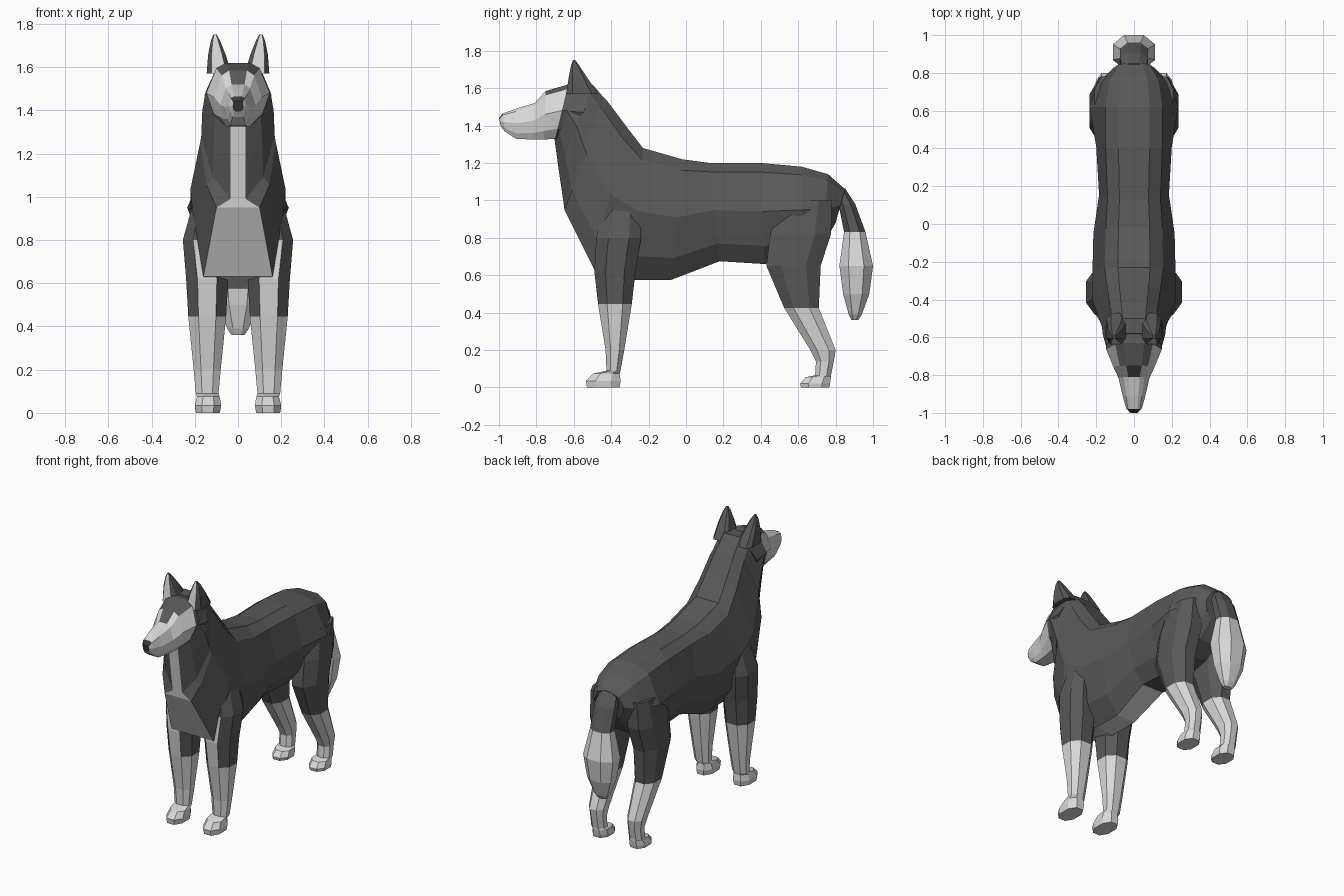
import bpy, bmesh

if "Cube" in bpy.data.objects:
    bpy.data.objects.remove(bpy.data.objects["Cube"])


def material(name, v):
    m = bpy.data.materials.new(name)
    m.diffuse_color = (v, v, v, 1)
    m.use_nodes = True
    m.node_tree.nodes["Principled BSDF"].inputs["Base Color"].default_value = m.diffuse_color
    return m


DARK, LIGHT, NOSE = 0, 1, 2
MATS = [material("dark fur", 0.10), material("light fur", 0.70), material("dark nose", 0.04)]


def loft(name, sections, colour, mirror=False):
    """Skin closed sections; colour(segment, strip, centre, normal) picks the material."""
    bm = bmesh.new()
    loops = [[bm.verts.new(p) for p in s] for s in sections]
    n = len(loops[0])
    tags = {}
    for s, (a, b) in enumerate(zip(loops, loops[1:])):
        for i in range(n):
            j = (i + 1) % n
            tags[bm.faces.new((a[i], a[j], b[j], b[i]))] = (s, i)
    tags[bm.faces.new(loops[0])] = (0, -1)
    tags[bm.faces.new(loops[-1])] = (len(loops) - 2, -1)
    bmesh.ops.recalc_face_normals(bm, faces=bm.faces)
    bm.normal_update()
    for f, (s, i) in tags.items():
        f.material_index = colour(s, i, f.calc_center_median(), f.normal)
    me = bpy.data.meshes.new(name)
    bm.to_mesh(me)
    bm.free()
    for m in MATS:
        me.materials.append(m)
    ob = bpy.data.objects.new(name, me)
    bpy.context.collection.objects.link(ob)
    if mirror:
        ob.modifiers.new("mirror", 'MIRROR').use_axis[0] = True
    return ob


def ribbed(yt, zt, yb, zb, w, tw, bw):
    """Ten-sided section from a top point to a bottom point: widths at side, top and bottom."""
    half = [(tw * .55, 0), (tw, .09), (w, .48), (w * .6 + bw * .4, .82), (bw, 1)]
    pts = half + [(-x, t) for x, t in reversed(half)]
    return [(x, yt + (yb - yt) * t, zt + (zb - zt) * t) for x, t in pts]


def slab(z, y0, y1, x0, x1, c=.27):
    """Horizontal eight-sided section with cut corners."""
    dx, dy = (x1 - x0) * c, (y1 - y0) * c
    return [(x0 + dx, y0, z), (x1 - dx, y0, z), (x1, y0 + dy, z), (x1, y1 - dy, z),
            (x1 - dx, y1, z), (x0 + dx, y1, z), (x0, y1 - dy, z), (x0, y0 + dy, z)]


# torso and neck, rump to throat; light belly, chest and throat stripe
body = [(.85, 1.06, .80, .88, .11, .08, .05),
        (.76, 1.14, .73, .76, .19, .13, .08),
        (.62, 1.18, .62, .70, .235, .15, .08),
        (.40, 1.20, .42, .66, .20, .15, .08),
        (.13, 1.20, .18, .675, .185, .14, .08),
        (-.02, 1.22, -.08, .575, .215, .15, .07),
        (-.23, 1.28, -.28, .575, .22, .155, .07),
        (-.33, 1.41, -.49, .63, .22, .14, .16),
        (-.42, 1.53, -.65, .95, .175, .125, .10),
        (-.44, 1.55, -.655, .99, .17, .12, .035),
        (-.50, 1.62, -.68, 1.16, .165, .11, .035),
        (-.58, 1.62, -.705, 1.34, .15, .10, .035)]
loft("body", [ribbed(*r) for r in body],
     lambda s, i, c, n: LIGHT if i == 4 and s >= 4 else DARK)


# head, dark crown with light brows, cheeks and muzzle
def head_colour(s, i, c, n):
    if s == 5 and i in (-1, 0, 8, 9):
        return NOSE
    if s == 0:
        return DARK
    if i == 9 and s <= 2:
        return DARK
    if i in (0, 8) and s == 1:
        return DARK
    return LIGHT


head = [(-.50, 1.60, -.60, 1.33, .155, .10, .05),
        (-.63, 1.62, -.70, 1.33, .147, .10, .06),
        (-.75, 1.585, -.76, 1.325, .11, .075, .055),
        (-.81, 1.52, -.82, 1.325, .082, .055, .045),
        (-.91, 1.49, -.91, 1.33, .06, .042, .035),
        (-.98, 1.465, -.97, 1.37, .042, .032, .025),
        (-1.0, 1.44, -.99, 1.395, .024, .02, .015)]
loft("head", [ribbed(*r) for r in head], head_colour)

# ears, light inside
ears = [(1.57, -.64, -.47, .03, .145), (1.66, -.627, -.53, .058, .138),
        (1.72, -.615, -.57, .082, .126), (1.75, -.605, -.592, .098, .114)]
loft("ears", [slab(*r, .2) for r in ears],
     lambda s, i, c, n: LIGHT if n.y < -.7 else DARK, True)

# front legs and paws
front = [(1.0, -.43, -.25, .10, .20), (.80, -.48, -.24, .08, .255),
         (.62, -.49, -.27, .045, .24), (.445, -.47, -.29, .055, .23),
         (.20, -.43, -.33, .08, .205), (.09, -.425, -.35, .09, .195),
         (.075, -.495, -.355, .085, .19), (.035, -.535, -.35, .078, .20),
         (0, -.53, -.355, .085, .195)]
loft("front_legs", [slab(*r) for r in front],
     lambda s, i, c, n: LIGHT if c.z < .44 or (n.y < -.8 and c.z < .75) else DARK, True)

# hind legs and paws
hind = [(1.0, .52, .78, .08, .21), (.82, .45, .775, .05, .235),
        (.65, .43, .72, .06, .235), (.425, .525, .71, .075, .22),
        (.20, .665, .80, .09, .20), (.14, .695, .79, .095, .19),
        (.065, .69, .775, .095, .19), (.055, .64, .775, .085, .19),
        (.02, .61, .77, .08, .198), (0, .615, .765, .085, .195)]
loft("hind_legs", [slab(*r) for r in hind],
     lambda s, i, c, n: LIGHT if c.z < .42 else DARK, True)

# tail with light brush
tail = [(1.065, .78, .85, .06), (.98, .815, .905, .075), (.83, .845, .96, .075),
        (.65, .82, 1.0, .112), (.50, .84, .98, .09), (.39, .87, .94, .05),
        (.36, .885, .92, .03)]
loft("tail", [slab(z, a, b, -w, w) for z, a, b, w in tail],
     lambda s, i, c, n: DARK if c.z > .83 else LIGHT)
